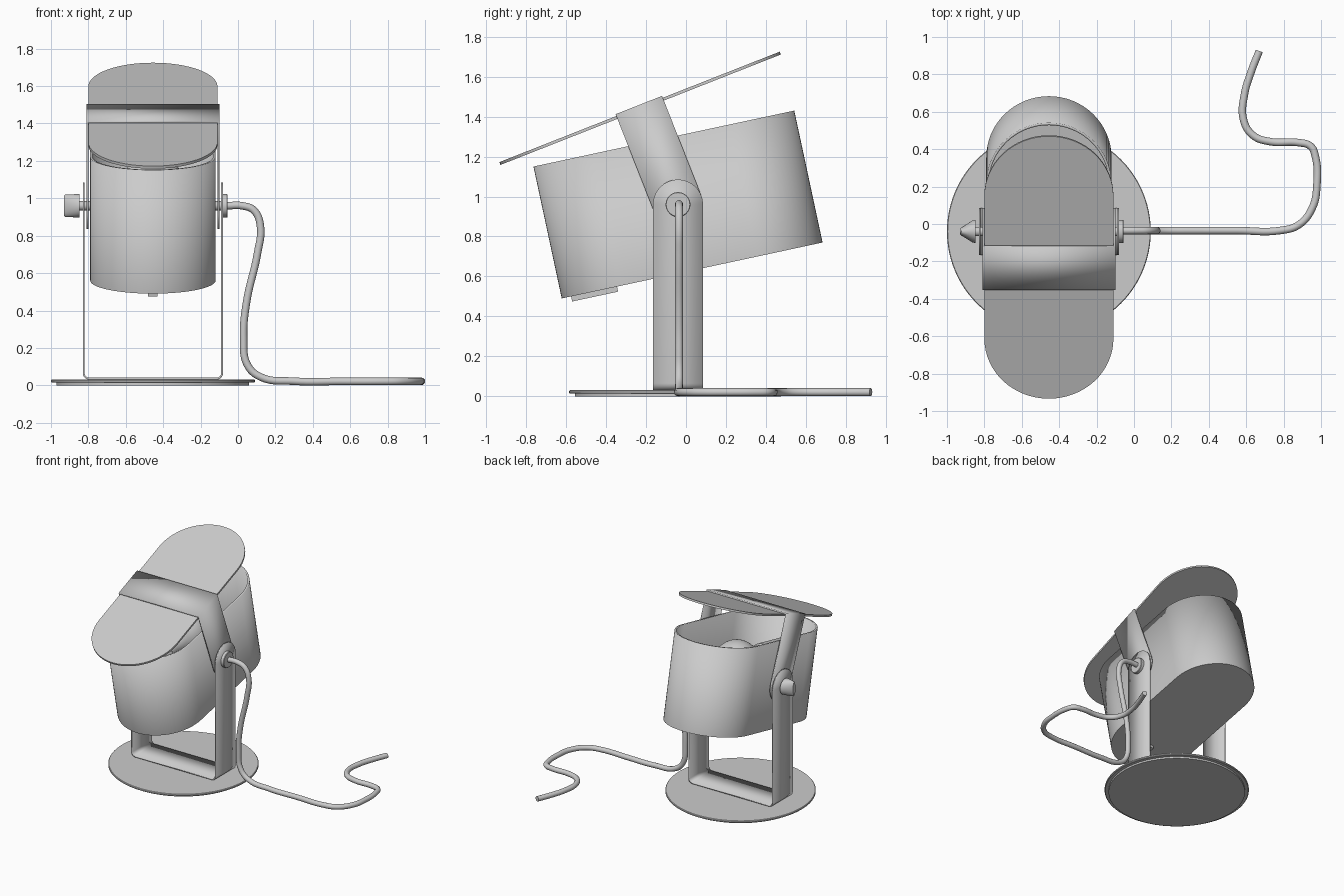
import bpy, bmesh, math
from math import sin, cos, pi, radians
from mathutils import Matrix, Vector

if "Cube" in bpy.data.objects:
    bpy.data.objects.remove(bpy.data.objects["Cube"])

PIVOT = Vector((-0.455, -0.04, 0.96))
BODY_TILT, LID_TILT = radians(12.1), radians(21.5)


def finish(name, bm, loc=PIVOT, tilt=0.0, thick=0.0, offset=0.0):
    me = bpy.data.meshes.new(name)
    bm.to_mesh(me)
    bm.free()
    ob = bpy.data.objects.new(name, me)
    bpy.context.collection.objects.link(ob)
    ob.location = loc
    ob.rotation_euler.x = tilt
    if thick:
        m = ob.modifiers.new("thickness", 'SOLIDIFY')
        m.thickness, m.offset, m.use_even_offset = thick, offset, True
    bpy.ops.object.select_all(action='DESELECT')
    ob.select_set(True)
    bpy.context.view_layer.objects.active = ob
    bpy.ops.object.shade_smooth_by_angle(angle=radians(35))
    return ob


def stadium(name, r, length, z0, z1, tilt, open_top=False, thick=0.0):
    bm = bmesh.new()
    d, n = length / 2 - r, 32
    pts = [(r * cos(pi * i / n), d + r * sin(pi * i / n)) for i in range(n + 1)]
    pts += [(-x, -y) for x, y in pts]
    face = bm.faces.new([bm.verts.new((x, y, z0)) for x, y in pts])
    ext = bmesh.ops.extrude_face_region(bm, geom=[face], use_keep_orig=True)["geom"]
    bmesh.ops.translate(bm, vec=(0, 0, z1 - z0),
                        verts=[g for g in ext if isinstance(g, bmesh.types.BMVert)])
    bmesh.ops.recalc_face_normals(bm, faces=bm.faces)
    if open_top:
        top = [f for f in bm.faces if f.calc_center_median().z > z1 - 1e-4]
        bmesh.ops.delete(bm, geom=top, context='FACES_ONLY')
    return finish(name, bm, tilt=tilt, thick=thick, offset=-1.0)


def bent_strap(name, half_x, h, r, tilt):
    """U-shaped sheet strip with round ends about the pivot."""
    w, s, n = 0.125, (1 if h > 0 else -1), 16
    half = [(half_x, -s * w * cos(pi / 2 * i / n), w * sin(pi / 2 * i / n))
            for i in range(n + 1)]
    steps = 6 if r else 0
    for i in range(steps + 1):
        a = pi / 2 * i / max(steps, 1)
        half.append((half_x - r + r * cos(a), h - s * r + s * r * sin(a), w)
                    if r else (half_x, h, w))
    rows = half + [(-x, z, y) for x, z, y in reversed(half)]
    bm = bmesh.new()
    vs = [(bm.verts.new((x, -y, z)), bm.verts.new((x, y, z))) for x, z, y in rows]
    for a, b in zip(vs, vs[1:]):
        bm.faces.new((a[0], a[1], b[1], b[0]))
    bmesh.ops.remove_doubles(bm, verts=bm.verts, dist=1e-5)
    return finish(name, bm, tilt=tilt, thick=0.01)


def lathe(name, profile, axis='Z', loc=PIVOT, tilt=0.0, n=48):
    """Revolve (radius, height) points; a third value squashes the ring."""
    rot = {'Z': Matrix(), 'Y': Matrix.Rotation(-pi / 2, 4, 'X'),
           'X': Matrix.Rotation(pi / 2, 4, 'Y')}[axis]
    bm = bmesh.new()
    rings = []
    for r, h, *sq in profile:
        k = sq[0] if sq else 1
        rings.append([bm.verts.new(rot @ Vector((r * cos(2 * pi * i / n),
                      k * r * sin(2 * pi * i / n), h))) for i in range(n)])
    for a, b in zip(rings, rings[1:]):
        for i in range(n):
            j = (i + 1) % n
            bm.faces.new((a[i], a[j], b[j], b[i]))
    bm.faces.new(rings[0])
    bm.faces.new(rings[-1])
    bmesh.ops.recalc_face_normals(bm, faces=bm.faces)
    return finish(name, bm, loc, tilt)


# Stepped round base
lathe("base", [(0.515, 0), (0.515, 0.014), (0.54, 0.014), (0.545, 0.018),
               (0.545, 0.027), (0.541, 0.031)],
      loc=(PIVOT.x, PIVOT.y, 0), n=96)

# Upright bracket and the strap that carries the lid
bent_strap("bracket", 0.37, -0.924, 0.03, 0)
bent_strap("lid_strap", 0.35, 0.53, 0, LID_TILT)

# Open-topped lamp housing and tilted lid
stadium("housing", 0.335, 1.335, -0.3375, 0.3375, BODY_TILT, True, 0.014)
stadium("lid", 0.345, 1.508, 0.510, 0.525, LID_TILT)

# Bulb and socket, lying along the housing
axis_pos = PIVOT + Matrix.Rotation(BODY_TILT, 3, 'X') @ Vector((0, 0, 0.09))
lathe("socket", [(0.085, -0.64), (0.095, -0.63), (0.095, -0.24), (0.085, -0.23)],
      'Y', axis_pos, BODY_TILT)
R, C = 0.17, 0.07
bulb = [(0.065, -0.23), (0.07, -0.16)]
bulb += [(R * sin(a), C - R * cos(a)) for a in
         [radians(35 + 144 * i / 20) for i in range(21)]]
lathe("bulb", bulb, 'Y', axis_pos, BODY_TILT)

# Switch block under the housing
bm = bmesh.new()
bmesh.ops.create_cube(bm, size=1)
bmesh.ops.scale(bm, vec=(0.05, 0.235, 0.035), verts=bm.verts)
bmesh.ops.translate(bm, vec=(0, -0.502, -0.346), verts=bm.verts)
finish("switch", bm, tilt=BODY_TILT)

# Pivot pins, wedge-shaped knob and cable washer
lathe("knob_pin", [(0.025, -0.40), (0.025, -0.32)], 'X', n=24)
lathe("cable_pin", [(0.025, 0.32), (0.025, 0.39)], 'X', n=24)
lathe("knob", [(0.053, -0.475, 0.3), (0.06, -0.468, 0.36),
               (0.062, -0.41, 0.93), (0.062, -0.392)], 'X')
lathe("washer", [(0.062, 0.373), (0.062, 0.397), (0.059, 0.4)], 'X')

# Cable: drops from the washer, then winds over the ground
Y = -0.035
path = [(-0.06, Y, 0.96), (0.02, Y, 0.96), (0.085, Y, 0.935), (0.12, Y, 0.85),
        (0.105, Y, 0.71), (0.045, Y, 0.44), (0.03, Y, 0.25), (0.05, Y, 0.11),
        (0.12, Y, 0.045), (0.3, Y, 0.022), (0.55, Y, 0.021), (0.78, Y, 0.021),
        (0.88, -0.005, 0.021), (0.955, 0.09, 0.021), (0.978, 0.21, 0.021),
        (0.97, 0.36, 0.021), (0.945, 0.415, 0.021), (0.88, 0.435, 0.021),
        (0.73, 0.44, 0.021), (0.635, 0.475, 0.021), (0.585, 0.56, 0.021),
        (0.59, 0.69, 0.021), (0.625, 0.81, 0.021), (0.67, 0.925, 0.021)]
cu = bpy.data.curves.new("cable", 'CURVE')
cu.dimensions = '3D'
cu.bevel_depth, cu.bevel_resolution = 0.02, 4
cu.resolution_u, cu.use_fill_caps = 8, True
sp = cu.splines.new('BEZIER')
sp.bezier_points.add(len(path) - 1)
for bp, p in zip(sp.bezier_points, path):
    bp.co = p
    bp.handle_left_type = bp.handle_right_type = 'AUTO'
bpy.context.collection.objects.link(bpy.data.objects.new("cable", cu))
